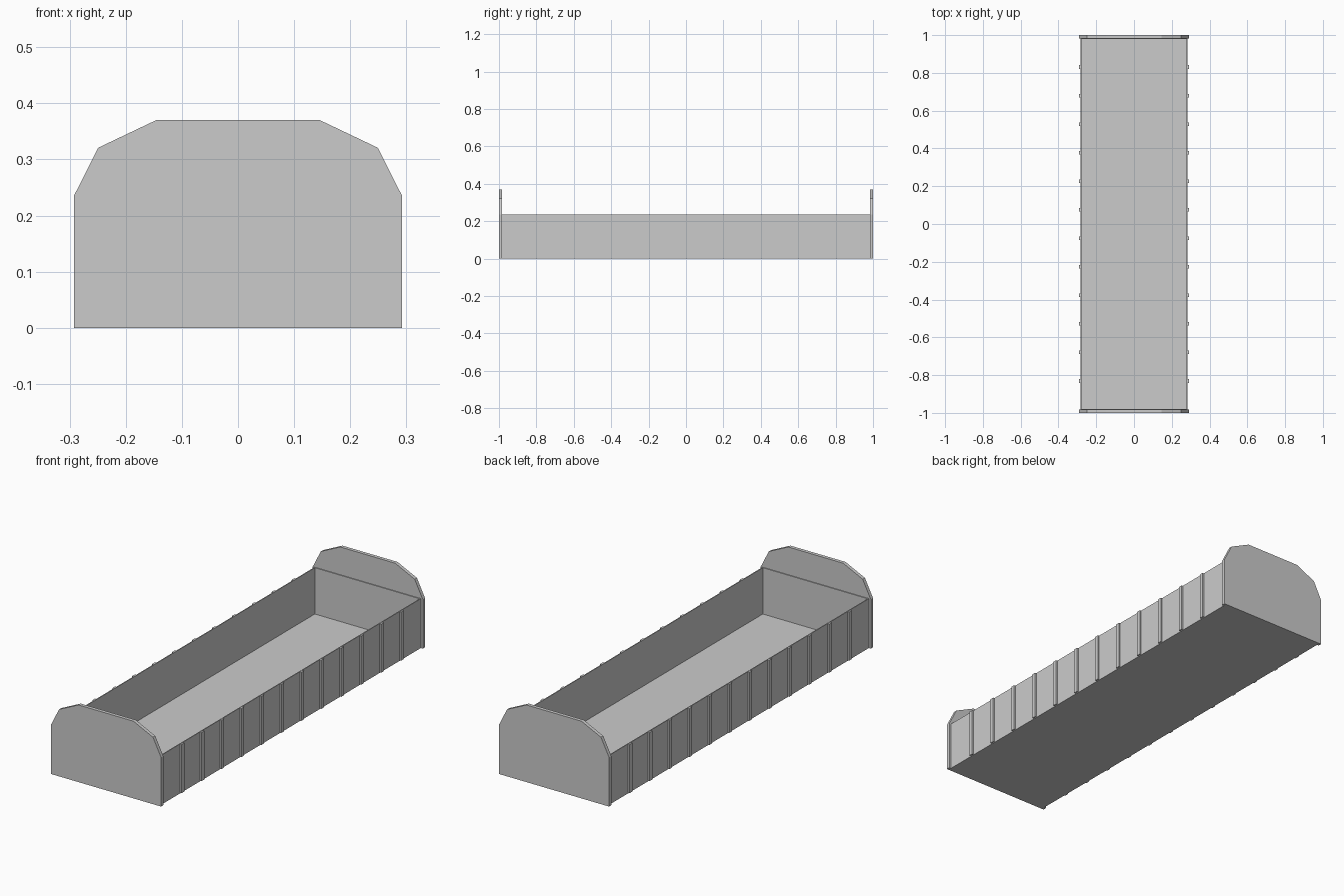
import bpy, bmesh

if "Cube" in bpy.data.objects:
    bpy.data.objects.remove(bpy.data.objects["Cube"])

W, L, H = 0.282, 0.983, 0.237   # tub half width, half length, height
T, FLOOR = 0.006, 0.015         # wall thickness, floor height


def new_object(name, bm):
    bmesh.ops.recalc_face_normals(bm, faces=bm.faces[:])
    mesh = bpy.data.meshes.new(name)
    bm.to_mesh(mesh)
    bm.free()
    obj = bpy.data.objects.new(name, mesh)
    bpy.context.collection.objects.link(obj)
    return obj


def prism(name, points, depth):
    """Extrude a closed 3D outline along the depth vector."""
    bm = bmesh.new()
    face = bm.faces.new([bm.verts.new(p) for p in points])
    geom = bmesh.ops.extrude_face_region(bm, geom=[face])["geom"]
    verts = [g for g in geom if isinstance(g, bmesh.types.BMVert)]
    bmesh.ops.translate(bm, verts=verts, vec=depth)
    return new_object(name, bm)


# Open tub: box whose top is inset for the rim, then pushed down to the floor
bm = bmesh.new()
bmesh.ops.create_cube(bm, size=1)
for v in bm.verts:
    v.co = (v.co.x * 2 * W, v.co.y * 2 * L, (v.co.z + 0.5) * H)
bm.normal_update()
top = max(bm.faces, key=lambda f: f.calc_center_median().z)
bmesh.ops.inset_region(bm, faces=[top], thickness=T)
cavity = bmesh.ops.extrude_face_region(bm, geom=[top])["geom"]
bmesh.ops.translate(bm, vec=(0, 0, FLOOR - H),
                    verts=[g for g in cavity if isinstance(g, bmesh.types.BMVert)])
if top.is_valid:
    bmesh.ops.delete(bm, geom=[top], context='FACES_ONLY')
new_object("wagon_tub", bm)

# End boards with faceted shoulders
half = [(0.292, 0), (0.292, 0.236), (0.249, 0.321), (0.146, 0.37)]
outline = half + [(-x, z) for x, z in reversed(half)]
for name, y, d in (("front_end_board", -1, 1), ("back_end_board", 1, -1)):
    prism(name, [(x, y, z) for x, z in outline], (0, d * (1 - L), 0))

# Vertical ribs along both sides
for side, s in (("right", 1), ("left", -1)):
    for i in range(12):
        y = (i - 5.5) * 0.151
        pts = [(s * (W - 0.002), y - 0.01, 0.003), (s * 0.29, y - 0.01, 0.003),
               (s * 0.29, y + 0.01, 0.003), (s * (W - 0.002), y + 0.01, 0.003)]
        prism(f"{side}_rib_{i + 1}", pts, (0, 0, H - 0.004))
